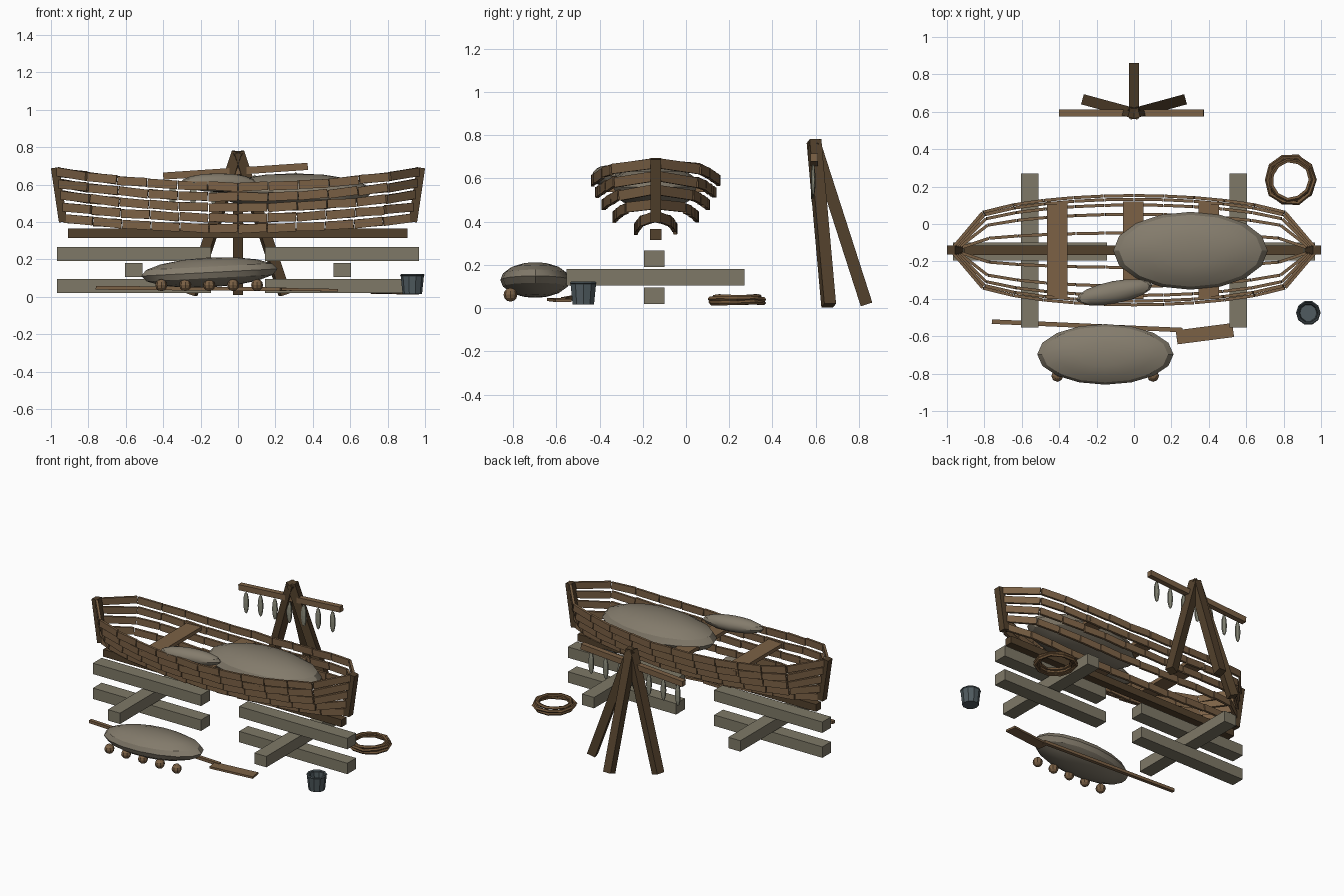
import bpy, bmesh, math, random
from mathutils import Vector, Matrix

random.seed(4)
cube = bpy.data.objects.get("Cube")
if cube:
    bpy.data.objects.remove(cube)


def material(name, rgb):
    m = bpy.data.materials.new(name)
    m.use_nodes = True
    m.diffuse_color = (*rgb, 1)
    m.node_tree.nodes["Principled BSDF"].inputs["Base Color"].default_value = (*rgb, 1)
    return m


WOOD = material("plank wood", (0.20, 0.12, 0.06))
DARK = material("dark timber", (0.085, 0.052, 0.025))
GREY = material("weathered timber", (0.21, 0.19, 0.135))
CANVAS = material("canvas", (0.23, 0.20, 0.15))
ROPE = material("rope", (0.16, 0.09, 0.04))
METAL = material("bucket metal", (0.08, 0.105, 0.115))
FISH = material("dried fish", (0.25, 0.25, 0.19))


def finish(bm, name, mat):
    me = bpy.data.meshes.new(name)
    bmesh.ops.recalc_face_normals(bm, faces=bm.faces)
    bm.to_mesh(me)
    bm.free()
    me.materials.append(mat)
    ob = bpy.data.objects.new(name, me)
    bpy.context.collection.objects.link(ob)
    return ob


def add_beam(bm, a, b, w, h):
    """Box running from a to b, w wide sideways and h tall."""
    a, b = Vector(a), Vector(b)
    d = (b - a).normalized()
    side = Vector((0, 0, 1)).cross(d)
    side = side.normalized() if side.length > 0.01 else Vector((0, 1, 0))
    up = d.cross(side)
    rot = Matrix((d, side, up)).transposed().to_4x4()
    size = Matrix.Diagonal(((b - a).length, w, h, 1))
    bmesh.ops.create_cube(bm, size=1, matrix=Matrix.Translation((a + b) / 2) @ rot @ size)


def beam(name, a, b, w, h, mat):
    bm = bmesh.new()
    add_beam(bm, a, b, w, h)
    return finish(bm, name, mat)


def blob(name, loc, radii, mat, seg=16, rings=8, yaw=0, pitch=0):
    bm = bmesh.new()
    mtx = (Matrix.Translation(loc) @ Matrix.Rotation(yaw, 4, 'Z')
           @ Matrix.Rotation(pitch, 4, 'Y') @ Matrix.Diagonal((*radii, 1)))
    bmesh.ops.create_uvsphere(bm, u_segments=seg, v_segments=rings, radius=1, matrix=mtx)
    return finish(bm, name, mat)


def lathe(name, profile, seg, loc, mat, closed=False, wobble=0.0):
    """Turn (radius, height) points about a vertical axis."""
    bm = bmesh.new()
    rows = []
    for i in range(seg):
        a = math.tau * i / seg
        dr, dz = random.uniform(-wobble, wobble), random.uniform(-wobble, wobble) / 2
        rows.append([bm.verts.new((loc[0] + (r + dr) * math.cos(a),
                                   loc[1] + (r + dr) * math.sin(a),
                                   loc[2] + z + dz)) for r, z in profile])
    n = len(profile)
    for i in range(seg):
        p, q = rows[i], rows[(i + 1) % seg]
        for j in range(n if closed else n - 1):
            k = (j + 1) % n
            bm.faces.new((p[j], q[j], q[k], p[k]))
    if not closed:
        bm.faces.new([r[0] for r in rows])
        bm.faces.new([r[-1] for r in rows])
    return finish(bm, name, mat)


# Hull: five rows of short planks on each side
CY = -0.14
HALF_BEAM = (0.10, 0.20, 0.25, 0.28, 0.30)
COUNT = 12


def hull_point(row, t, side):
    x = t * (0.93 + 0.01 * row)
    fullness = max(0.0, math.cos(t * math.pi / 2)) ** 0.27
    y = max(0.012, (HALF_BEAM[row] - 0.008) * fullness)
    z = 0.365 + 0.056 * row + (0.055 + 0.006 * row) * t * t
    return Vector((x, CY + side * y, z))


for side, label in ((1, "back"), (-1, "front")):
    for row in range(5):
        bm = bmesh.new()
        for i in range(COUNT):
            a = hull_point(row, 2 * i / COUNT - 1, side)
            b = hull_point(row, 2 * (i + 1) / COUNT - 1, side)
            gap = (b - a) * 0.015
            tip = Vector((0, 0, random.uniform(-0.004, 0.004)))
            add_beam(bm, a + gap + tip, b - gap - tip, 0.016, 0.046)
        finish(bm, f"{label}_strake_{row + 1}", WOOD)

# Keel, stem posts and benches
beam("keel", (-0.91, CY, 0.34), (0.905, CY, 0.34), 0.052, 0.05, DARK)
for s, label in ((-1, "right"), (1, "left")):
    beam(f"{label}_stem_post", (s * 0.935, CY, 0.40), (s * 0.978, CY, 0.69), 0.048, 0.045, DARK)
for i, x in enumerate((-0.41, -0.005, 0.40)):
    beam(f"bench_{i + 1}", (x, CY - 0.26, 0.55), (x, CY + 0.26, 0.55), 0.11, 0.025, WOOD)

# Canvas bundles
for ob in (
    blob("large_canvas_bundle", (0.302, -0.143, 0.56), (0.413, 0.208, 0.1), CANVAS),
    blob("small_canvas_bundle", (-0.105, -0.365, 0.61), (0.206, 0.06, 0.05), CANVAS,
         yaw=math.radians(11)),
    blob("ground_canvas_bundle", (-0.153, -0.697, 0.13), (0.365, 0.162, 0.08), CANVAS,
         pitch=math.radians(-3)),
):
    bpy.ops.object.select_all(action='DESELECT')
    ob.select_set(True)
    bpy.context.view_layer.objects.active = ob
    bpy.ops.object.shade_smooth_by_angle(angle=math.radians(30))

# Timber cradle: two stacks of three beams
for s, label in ((-1, "right"), (1, "left")):
    for z, level in ((0.057, "lower"), (0.228, "upper")):
        beam(f"{label}_{level}_cradle_beam", (s * 0.145, CY - 0.007, z),
             (s * 0.968, CY - 0.007, z), 0.095, 0.075, GREY)
    beam(f"{label}_cradle_crossbeam", (s * 0.557, -0.553, 0.143),
         (s * 0.557, 0.27, 0.143), 0.092, 0.075, GREY)

# Drying tripod with hanging rack
for name, foot in (("right", (-0.25, 0.66, 0.012)), ("left", (0.25, 0.66, 0.012)),
                   ("back", (0, 0.835, 0.017))):
    beam(f"{name}_tripod_leg", foot, (0, 0.592, 0.772), 0.056, 0.056, DARK)
bar_a, bar_b = Vector((-0.4, 0.593, 0.645)), Vector((0.373, 0.593, 0.697))
beam("rack_bar", bar_a, bar_b, 0.036, 0.038, WOOD)
for i in range(7):
    p = bar_a.lerp(bar_b, 0.065 + 0.142 * i) - Vector((0, 0.005, 0.1))
    blob(f"hanging_fish_{i + 1}", p, (0.021, 0.011, 0.075), FISH, seg=6, rings=6)

# Oar
beam("oar_shaft", (-0.76, -0.522, 0.048), (0.26, -0.567, 0.04), 0.024, 0.02, WOOD)
beam("oar_blade", (0.228, -0.606, 0.04), (0.53, -0.567, 0.035), 0.075, 0.014, WOOD)

# Round floats beside the ground bundle
for i in range(5):
    blob(f"float_{i + 1}", (-0.41 + 0.128 * i, -0.812, 0.062), (0.032, 0.032, 0.032),
         WOOD, seg=8, rings=6)

# Bucket with a hollow inside and a rim ring
lathe("bucket", [(0.052, 0), (0.062, 0.095), (0.05, 0.095), (0.045, 0.02)],
      10, (0.932, -0.475, 0.016), METAL)
lathe("bucket_rim", [(0.054, 0.1), (0.06, 0.094), (0.066, 0.1), (0.06, 0.106)],
      10, (0.932, -0.475, 0.016), METAL, closed=True)

# Rope coil: stacked uneven rings
for i, (r, z) in enumerate(((0.125, 0.026), (0.112, 0.034), (0.127, 0.042), (0.105, 0.052))):
    ring = [(r + 0.012 * math.cos(k * math.tau / 5), 0.011 * math.sin(k * math.tau / 5))
            for k in range(5)]
    lathe(f"rope_ring_{i + 1}", ring, 10 + i % 2, (0.836, 0.236, z), ROPE,
          closed=True, wobble=0.005)
